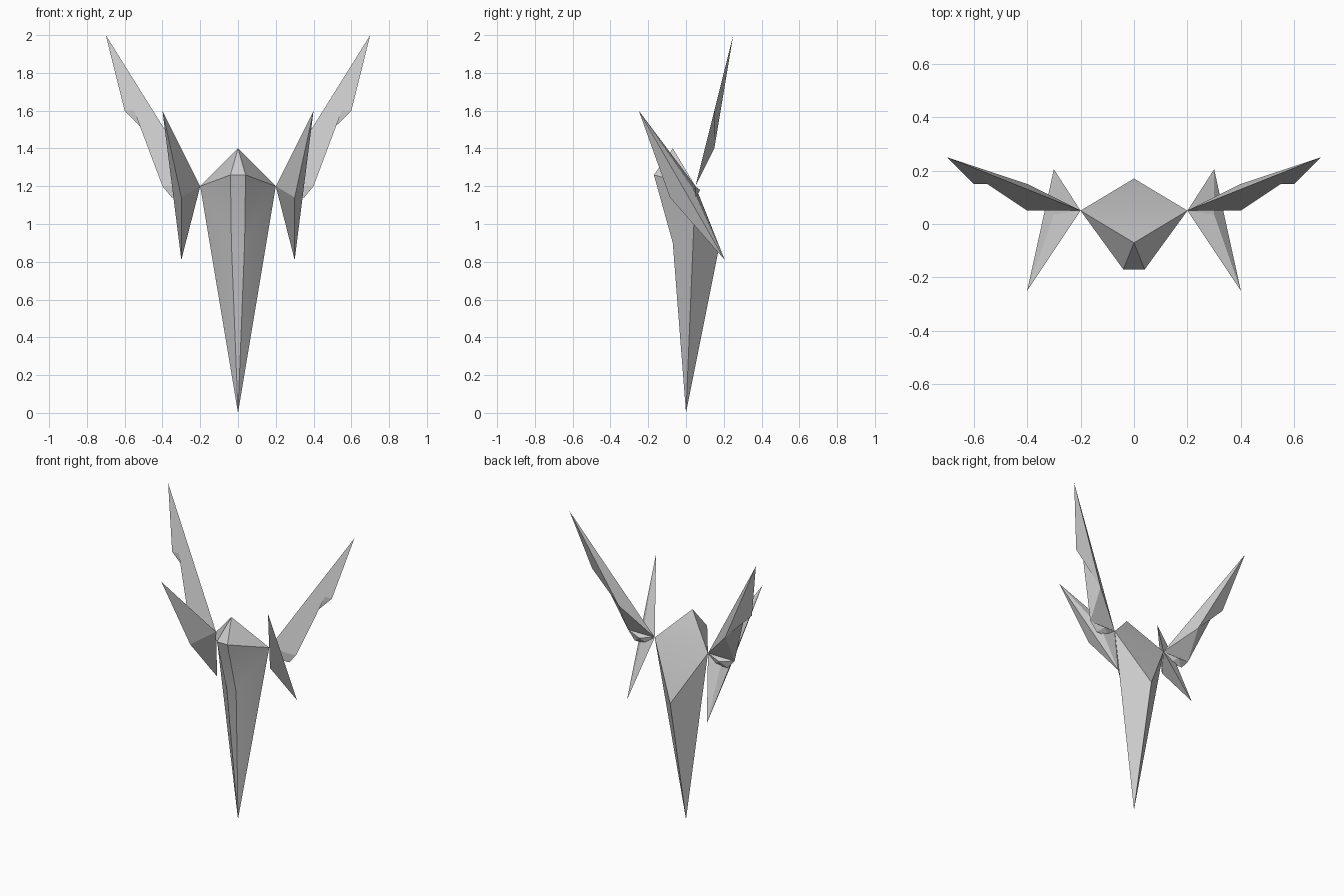
import bpy, bmesh

if "Cube" in bpy.data.objects:
    bpy.data.objects.remove(bpy.data.objects["Cube"])


def build(name, verts, faces):
    """Make a mesh object with outward normals."""
    mesh = bpy.data.meshes.new(name)
    mesh.from_pydata(verts, [], faces)
    bm = bmesh.new()
    bm.from_mesh(mesh)
    bmesh.ops.recalc_face_normals(bm, faces=bm.faces)
    bm.to_mesh(mesh)
    bm.free()
    obj = bpy.data.objects.new(name, mesh)
    bpy.context.collection.objects.link(obj)
    return obj


def peaked_plate(name, outline, peak):
    """Flat outline with every edge joined to a raised peak, for both sides."""
    n = len(outline)
    faces = [tuple(range(n))] + [(i, (i + 1) % n, n) for i in range(n)]
    for side, s in (("right", 1), ("left", -1)):
        pts = [(s * x, y, z) for x, y, z in outline + [peak]]
        build(f"{name}_{side}", pts, faces)


shoulder = (0.2, 0.05, 1.2)

# Faceted body: tip, crown, back ridge, then mirrored pairs
tip, crown, back = (0, 0, 0), (0, -0.07, 1.4), (0, 0.17, 0.85)
verts = [tip, crown, back]
for s in (1, -1):
    verts += [(s * 0.2, 0.05, 1.2), (s * 0.04, -0.17, 1.26), (s * 0.035, -0.07, 0.9)]
faces = [(0, 5, 8), (4, 7, 8, 5), (1, 4, 7), (1, 3, 6), (2, 3, 6)]
for sh, brow, mid in ((3, 4, 5), (6, 7, 8)):
    faces += [(0, mid, sh), (mid, brow, sh), (brow, 1, sh), (0, sh, 2)]
body = build("body", verts, faces)
bpy.context.view_layer.objects.active = body
body.select_set(True)
bpy.ops.object.shade_smooth_by_angle(angle=0.3)

# Long notched rear blades
peaked_plate("rear_blade",
             [shoulder, (0.4, 0.05, 1.2), (0.55, 0.15, 1.6),
              (0.6, 0.15, 1.6), (0.7, 0.25, 2.0)],
             (0.4, 0.15, 1.4))

# Small feathers under the rear blades
peaked_plate("under_feather",
             [shoulder, (0.4, 0.05, 1.2), (0.35, 0.05, 1.14), (0.25, 0.05, 1.14)],
             (0.3, 0.075, 1.18))

# Front fins: upper tip, lower tip, keel in front and low ridge behind
for side, s in (("right", 1), ("left", -1)):
    pts = [shoulder, (0.4, -0.25, 1.6), (0.3, 0.205, 0.81),
           (0.3, -0.085, 1.14), (0.3, 0.035, 1.19)]
    build(f"front_fin_{side}", [(s * x, y, z) for x, y, z in pts],
          [(a, b, k) for k in (3, 4) for a, b in ((0, 1), (1, 2), (2, 0))])
